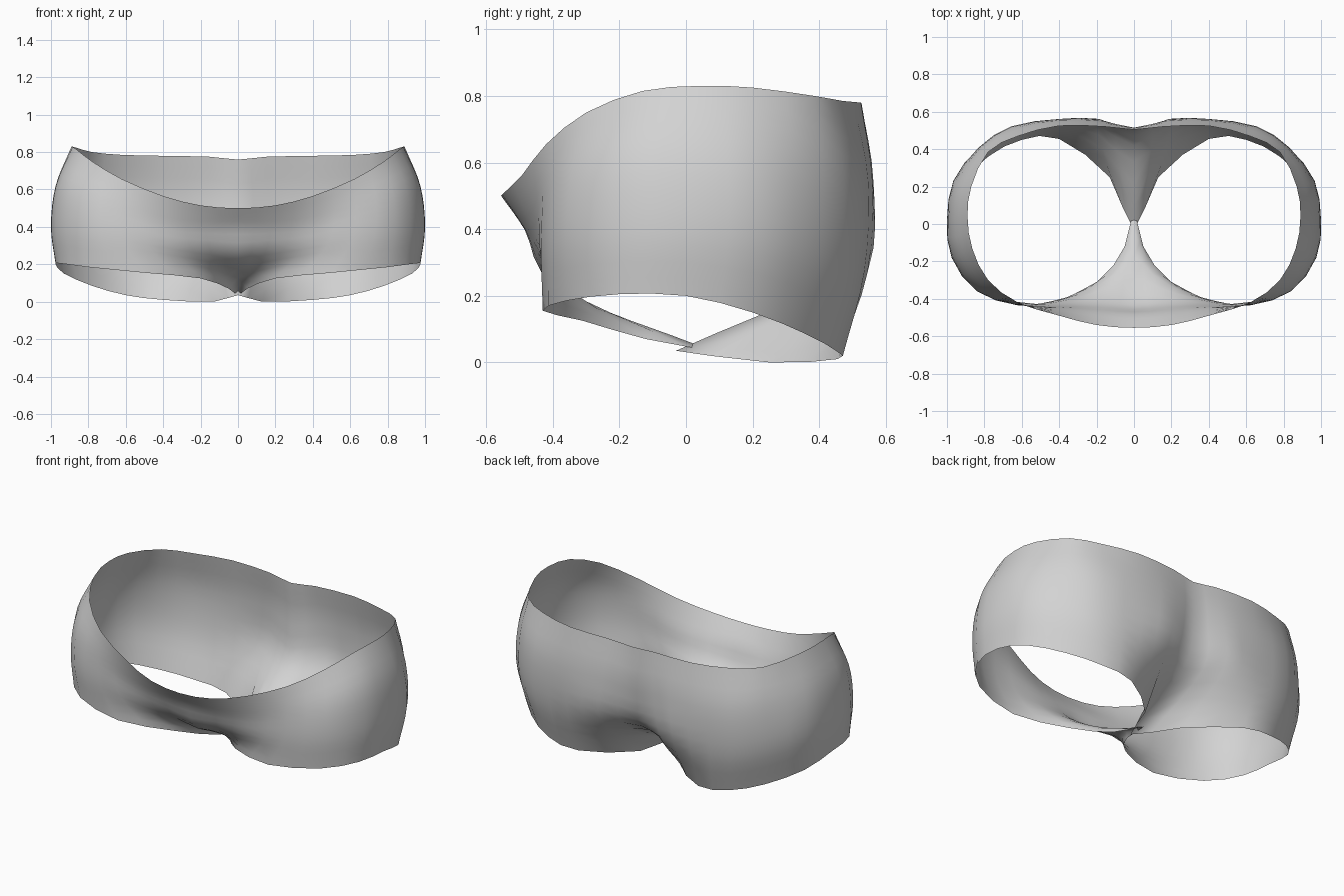
import bpy
import bmesh
from mathutils import Vector

COLUMN_STEPS = 2   # subdivisions between guide points around the body
ROW_STEPS = 4      # subdivisions between guide rings from waist to hem

cube = bpy.data.objects.get("Cube")
if cube:
    bpy.data.objects.remove(cube, do_unlink=True)


def ring(*points):
    """Guide ring for the left half, front centre to back centre, in hundredths."""
    return [Vector(point) / 100 for point in points]


def spline(a, b, c, d, t):
    """Catmull-Rom point between b and c."""
    return 0.5 * (2 * b + (c - a) * t
                  + (2 * a - 5 * b + 4 * c - d) * t ** 2
                  + (3 * b - a - 3 * c + d) * t ** 3)


def sample(points, first_ghost, last_ghost, steps):
    """Smooth path through all points, with extra end points as tangents."""
    padded = [first_ghost] + points + [last_ghost]
    path = []
    for i in range(len(points) - 1):
        for step in range(steps):
            path.append(spline(*padded[i:i + 4], step / steps))
    return path + [points[-1].copy()]


def mirrored(point):
    return Vector((-point.x, point.y, point.z))


def sample_ring(points):
    return sample(points, mirrored(points[1]), mirrored(points[-2]), COLUMN_STEPS)


def sample_column(points):
    return sample(points, 2 * points[0] - points[1],
                  2 * points[-1] - points[-2], ROW_STEPS)


# Guide rings: waist edge, hip, seat and leg opening
waist = ring((0, -55.5, 50), (20, -54, 51.5), (40, -49, 56.5), (62, -42, 65.5),
             (78, -30, 75), (86.5, -13, 81.5), (89, 4, 83), (87, 20, 82.5),
             (78, 38.5, 80), (62, 47, 78.5), (40, 52.5, 78), (15, 52, 77.5),
             (0, 50.5, 76))
hip = ring((0, -48.5, 40), (18, -47.5, 40), (40, -45, 42), (63, -43, 50),
           (83, -34.5, 57), (95, -17, 62), (97.5, 3, 62), (95, 22, 60),
           (82, 41, 58), (65, 52, 55), (40, 56, 54), (17, 55.5, 54),
           (0, 51, 50))
seat = ring((0, -38, 22), (14, -39, 25), (35, -42, 28), (61, -43.5, 33),
            (84, -36, 38), (97.5, -18, 40), (100, 2, 40), (96.5, 23, 38),
            (83, 40, 33), (65, 51, 28), (41, 54.5, 27), (20, 53, 28),
            (0, 42, 25))
leg_hem = ring((0, 8, 3.5), (5, -12, 7), (20, -31, 12.5), (50, -43, 15.5),
               (80, -36, 18.5), (95, -20, 20.5), (97.5, 0, 20), (93, 20, 15),
               (78, 36, 8.5), (60, 45, 3.5), (40, 45.5, 1), (13, 25, 0),
               (0, -3, 3.5))

# Fabric shell: a loft through the rings, mirrored across the centre seam
rings = [sample_ring(guide) for guide in (waist, hip, seat, leg_hem)]
columns = [sample_column(list(guides)) for guides in zip(*rings)]

bm = bmesh.new()
grid = [[bm.verts.new(point) for point in column] for column in columns]
for near, far in zip(grid, grid[1:]):
    for row in range(len(near) - 1):
        bm.faces.new((near[row], near[row + 1], far[row + 1], far[row]))
for face in bm.faces:
    face.smooth = True
mesh = bpy.data.meshes.new("fabric_shell")
bm.to_mesh(mesh)
bm.free()

fabric = bpy.data.materials.new("light_grey_fabric")
fabric.use_nodes = True
grey = (0.65, 0.65, 0.65, 1)
fabric.diffuse_color = grey
fabric.node_tree.nodes["Principled BSDF"].inputs["Base Color"].default_value = grey
mesh.materials.append(fabric)

shorts = bpy.data.objects.new("fabric_shell", mesh)
bpy.context.collection.objects.link(shorts)
mirror = shorts.modifiers.new("left_right_mirror", 'MIRROR')
mirror.use_axis[0] = True
mirror.use_mirror_merge = True
mirror.merge_threshold = 0.001
